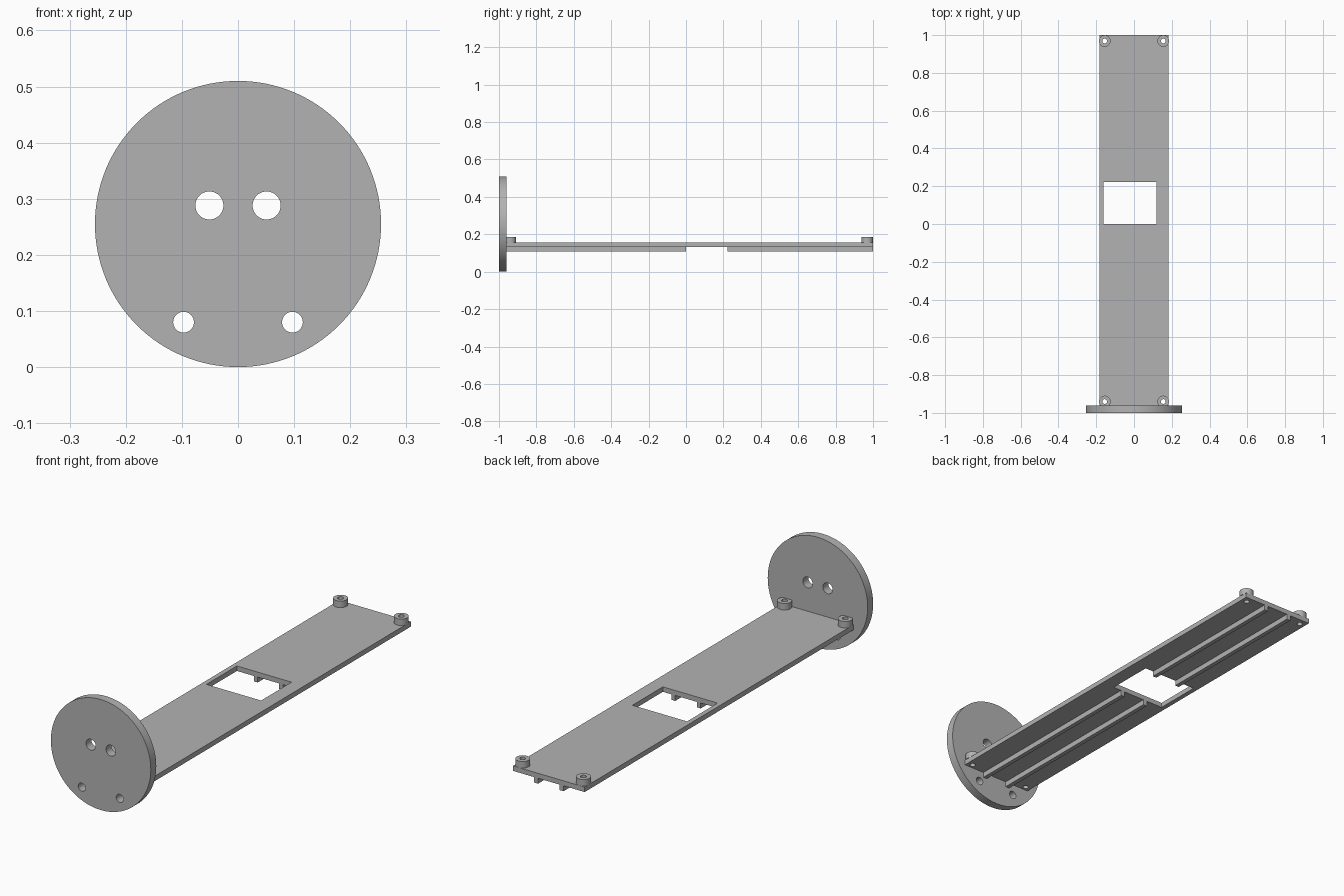
import bpy, bmesh
from math import cos, sin, pi, radians
from mathutils import Matrix

cube = bpy.data.objects.get("Cube")
if cube:
    bpy.data.objects.remove(cube, do_unlink=True)

grey = bpy.data.materials.new("plain grey")
grey.use_nodes = True
colour = (0.45, 0.45, 0.45, 1)
grey.diffuse_color = colour
grey.node_tree.nodes["Principled BSDF"].inputs["Base Color"].default_value = colour


def circle(x, y, r, n=48):
    return [(x + r * cos(2 * pi * i / n), y + r * sin(2 * pi * i / n)) for i in range(n)]


def rect(x0, x1, y0, y1):
    return [(x0, y0), (x1, y0), (x1, y1), (x0, y1)]


def slab(name, outer, holes, low, high, upright=False):
    """Extrude an outline with holes from low to high; upright runs it along y."""
    curve = bpy.data.curves.new(name, "CURVE")
    curve.dimensions = "2D"
    curve.fill_mode = "BOTH"
    curve.extrude = (high - low) / 2
    for loop in [outer] + [h[::-1] for h in holes]:
        spline = curve.splines.new("POLY")
        spline.points.add(len(loop) - 1)
        for point, (x, y) in zip(spline.points, loop):
            point.co = (x, y, 0, 1)
        spline.use_cyclic_u = True
    source = bpy.data.objects.new(name + "_outline", curve)
    bpy.context.collection.objects.link(source)
    bpy.context.view_layer.update()
    mesh = bpy.data.meshes.new_from_object(source)
    bpy.data.objects.remove(source, do_unlink=True)

    bm = bmesh.new()
    bm.from_mesh(mesh)
    bmesh.ops.remove_doubles(bm, verts=bm.verts, dist=1e-5)
    bmesh.ops.translate(bm, verts=bm.verts, vec=(0, 0, (low + high) / 2))
    if upright:
        # swap the y and z axes
        bm.transform(Matrix(((1, 0, 0, 0), (0, 0, 1, 0), (0, 1, 0, 0), (0, 0, 0, 1))))
    bmesh.ops.recalc_face_normals(bm, faces=bm.faces)
    bm.to_mesh(mesh)
    bm.free()

    mesh.materials.clear()
    mesh.materials.append(grey)
    obj = bpy.data.objects.new(name, mesh)
    bpy.context.collection.objects.link(obj)
    bpy.ops.object.select_all(action="DESELECT")
    obj.select_set(True)
    bpy.context.view_layer.objects.active = obj
    bpy.ops.object.shade_smooth_by_angle(angle=radians(30))
    return obj


SIDES = {"left": 1, "right": -1}
BOSS_ENDS = {"front": -0.94, "back": 0.969}
BOSS_X, BOSS_R, SCREW_R = 0.155, 0.031, 0.0125
BACK, DISC_BACK = 1.0, -0.96
WINDOW = (-0.161, 0.118, 0.0, 0.222)
PLATE_LOW, PLATE_TOP = 0.132, 0.155

# Round end disc with two wide and two narrow through holes
disc_holes = [circle(s * 0.051, 0.288, 0.025) for s in SIDES.values()]
disc_holes += [circle(s * 0.097, 0.08, 0.0185) for s in SIDES.values()]
slab("end_disc", circle(0, 0.255, 0.255, 128), disc_holes, -1, DISC_BACK, upright=True)

# Long plate with an off-centre window and screw holes
screw_holes = [circle(s * BOSS_X, y, SCREW_R) for s in SIDES.values() for y in BOSS_ENDS.values()]
slab("long_plate", rect(-0.183, 0.183, DISC_BACK, BACK), [rect(*WINDOW)] + screw_holes,
     PLATE_LOW, PLATE_TOP)

for side, s in SIDES.items():
    # Screw bosses at the corners
    for end, y in BOSS_ENDS.items():
        slab(f"{end}_{side}_boss", circle(s * BOSS_X, y, BOSS_R), [circle(s * BOSS_X, y, SCREW_R)],
             PLATE_TOP, 0.185)
    # Stiffening ribs under the plate, interrupted by the window
    for end, y0, y1 in (("front", DISC_BACK, WINDOW[2]), ("back", WINDOW[3], BACK)):
        x = s * 0.065
        slab(f"{end}_{side}_rib", rect(x - 0.01, x + 0.01, y0, y1), [], 0.107, PLATE_LOW)
